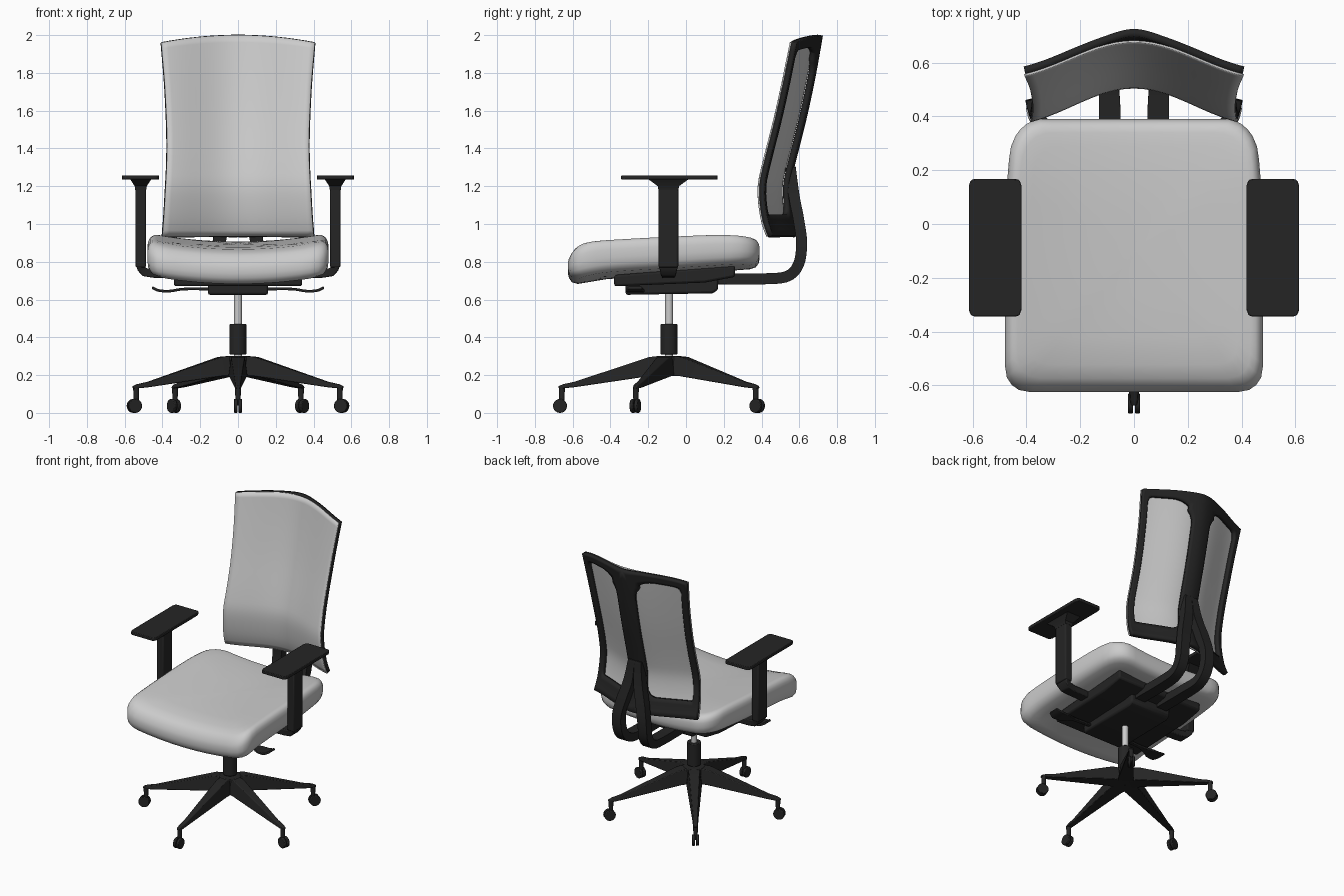
import bpy, bmesh, math
from mathutils import Vector as V, Matrix

if "Cube" in bpy.data.objects:
    bpy.data.objects.remove(bpy.data.objects["Cube"])

dark = bpy.data.materials.new("dark_plastic")
dark.diffuse_color = (0.018, 0.018, 0.018, 1)
dark.use_nodes = True
dark.node_tree.nodes["Principled BSDF"].inputs["Base Color"].default_value = dark.diffuse_color
C = V((0, -0.09, 0))  # centre of the swivel column


def finish(bm, name, mat=dark, bevel=0, mirror=False, solid=0, angle=35):
    bmesh.ops.recalc_face_normals(bm, faces=bm.faces)
    me = bpy.data.meshes.new(name)
    bm.to_mesh(me)
    bm.free()
    ob = bpy.data.objects.new(name, me)
    bpy.context.collection.objects.link(ob)
    if mat:
        me.materials.append(mat)
    if mirror:
        ob.modifiers.new("mirror", 'MIRROR')
    if solid:
        m = ob.modifiers.new("solid", 'SOLIDIFY')
        m.thickness, m.offset = solid, 0
    if bevel:
        m = ob.modifiers.new("bevel", 'BEVEL')
        m.width, m.segments, m.limit_method = bevel, 2, 'ANGLE'
    bpy.ops.object.select_all(action='DESELECT')
    bpy.context.view_layer.objects.active = ob
    ob.select_set(True)
    bpy.ops.object.shade_smooth_by_angle(angle=math.radians(angle))
    return ob


def loft(rings, caps=True, bm=None):
    bm = bm or bmesh.new()
    vs = [[bm.verts.new(p) for p in r] for r in rings]
    n = len(vs[0])
    for a, b in zip(vs, vs[1:]):
        for i in range(n):
            j = (i + 1) % n
            bm.faces.new((a[i], a[j], b[j], b[i]))
    if caps:
        bm.faces.new(vs[0])
        bm.faces.new(vs[-1])
    return bm


def smooth(pts, n=6):
    """Catmull-Rom through the points."""
    p = [V(q) for q in pts]
    p = [2 * p[0] - p[1]] + p + [2 * p[-1] - p[-2]]
    out = []
    for a, b, c, d in zip(p, p[1:], p[2:], p[3:]):
        for k in range(n):
            t = k / n
            out.append(0.5 * (2 * b + (c - a) * t + (2 * a - 5 * b + 4 * c - d) * t * t
                              + (3 * b - a - 3 * c + d) * t ** 3))
    return out + [p[-2]]


def table(pts):
    """Smooth lookup y(x) from a few points sorted by x."""
    s = smooth(pts, 8)

    def f(x):
        for a, b in zip(s, s[1:]):
            if x <= b[0]:
                return a[1] + (b[1] - a[1]) * (x - a[0]) / max(b[0] - a[0], 1e-6)
        return s[-1][1]
    return f


def sweep(path, axis, widths, thick):
    """Rectangular bar; width lies along a fixed axis."""
    axis, rings = V(axis), []
    for i, p in enumerate(path):
        t = path[min(i + 1, len(path) - 1)] - path[max(i - 1, 0)]
        n = t.cross(axis).normalized() * thick / 2
        k = i / (len(path) - 1) * (len(widths) - 1)
        j = min(int(k), len(widths) - 2)
        w = axis * (widths[j] + (widths[j + 1] - widths[j]) * (k - j)) / 2
        rings.append([p + n + w, p + n - w, p - n - w, p - n + w])
    return loft(rings)


def prism(profile, x0, x1):
    return loft([[(x, y, z) for y, z in profile] for x in (x0, x1)])


def slab(x0, x1, y0, y1, z0, z1):
    return prism([(y0, z0), (y1, z0), (y1, z1), (y0, z1)], x0, x1)


def cyl(bm, r1, r2, depth, mat):
    bmesh.ops.create_cone(bm, cap_ends=True, segments=24, radius1=r1, radius2=r2,
                          depth=depth, matrix=mat)


def perimeter(n):
    """Points round the unit square, n per side."""
    c = [(0, 0), (1, 0), (1, 1), (0, 1)]
    return [V(c[i]).lerp(V(c[(i + 1) % 4]), k / n) for i in range(4) for k in range(n)]


def rounded(p, lo, hi, radii):
    """Unit-square point to rounded rectangle; radii by corner (x side, y side)."""
    q = V((lo[0] + p.x * (hi[0] - lo[0]), lo[1] + p.y * (hi[1] - lo[1])))
    r = radii[(p.x > 0.5, p.y > 0.5)]
    rx, ry = r
    c = V((min(max(q.x, lo[0] + rx), hi[0] - rx), min(max(q.y, lo[1] + ry), hi[1] - ry)))
    dx, dy = (q.x - c.x) / rx, (q.y - c.y) / ry
    if abs(dx) > 1e-6 and abs(dy) > 1e-6:
        m = math.hypot(dx, dy)
        k = max(abs(dx), abs(dy)) / m
        q = V((c.x + dx * k * rx, c.y + dy * k * ry))
    return q


# Seat cushion: rounded plan, saddle curve across
top = table([(-.64, .84), (-.58, .89), (-.5, .915), (-.3, .93), (0, .945), (.2, .952), (.4, .945)])
bot = table([(-.64, .70), (-.58, .682), (-.4, .71), (0, .735), (.4, .765)])
rad = {(a, b): (.11, .13) if b else (.09, .09) for a in (0, 1) for b in (0, 1)}
plan = [rounded(p, (-.48, -.625), (.48, .39), rad) for p in perimeter(20)]
rings = []
for t, s in [(0, .03), (0, .3), (0, .6), (0, .8), (0, .9), (.06, .96), (.2, .99), (.4, 1), (.65, 1), (.8, .99),
             (.91, .97), (.98, .94), (1, .9), (1, .8), (1, .6), (1, .3), (1, .03)]:
    ring = []
    for q in plan:
        x, y = q.x * s, -.115 + (q.y + .115) * s
        x *= 1 - .07 * max(0, (y + .1) / .5) ** 2
        zb, zt = bot(y) + .045 * (x / .48) ** 2, top(y) - .045 * (1 - (x / .48) ** 2)
        ring.append((x, y, zb + (zt - zb) * t))
    rings.append(ring)
finish(loft(rings), "seat_cushion", None, angle=60)

# Backrest surface shared by the mesh panel and its frame
edge = table([(.92, .435), (1.0, .405), (1.1, .387), (1.2, .383), (1.3, .402), (1.55, .465), (1.75, .51), (1.97, .555)])
half = table([(.92, .402), (1.1, .389), (1.4, .376), (1.7, .386), (1.97, .408)])


def back(u, v, off=0):
    z = .935 + v * 1.025
    bulge = .25 + .25 * math.cos(math.pi * u) + .5 * math.cos(math.pi * u / 2)
    return V((u * half(z), edge(z) + .125 * bulge + off, z + .04 * v ** 6 * (1 - u * u)))


# Backrest mesh panel
bm = bmesh.new()
NU, NV = 24, 32
g = [[bm.verts.new(back(2 * i / NU - 1, j / NV)) for i in range(NU + 1)] for j in range(NV + 1)]
for j in range(NV):
    for i in range(NU):
        bm.faces.new((g[j][i], g[j][i + 1], g[j + 1][i + 1], g[j + 1][i]))
finish(bm, "back_mesh", None, solid=.008, angle=60)

# Backrest frame: one half with a rounded opening, mirrored
rad = {(0, 0): (.16, .07), (1, 0): (.03, .012), (0, 1): (.4, .13), (1, 1): (.1, .035)}
rings = []
for k in range(5):
    ring = []
    for p in perimeter(24):
        q = p.lerp(rounded(p, (.17, .11), (.91, .955), rad), k / 4)
        ring.append(back(q.x, q.y, .019 + .014 * math.exp(-(q.x / .2) ** 2)))
    rings.append(ring)
finish(loft(rings, caps=False), "back_frame", mirror=True, solid=.028)

# Forked support from the back frame to the mechanism
path = smooth([(.025, .552, 1.3), (.04, .572, 1.15), (.075, .597, 1.02), (.1, .612, .9), (.1, .597, .79),
               (.095, .54, .725), (.09, .42, .71), (.09, .15, .71)])
finish(sweep(path, (1, 0, 0), [.05, .07, .075, .07, .07, .07, .08, .08], .058),
       "back_support", bevel=.01, mirror=True)

# Seat pan, mechanism housing and levers
finish(prism([(-.38, .67), (.1, .69), (.26, .72), (.26, .78), (-.38, .73)], -.34, .34), "seat_pan", bevel=.012)
finish(prism([(-.32, .625), (.14, .633), (.17, .65), (.17, .71), (-.32, .69)], -.16, .16), "mechanism", bevel=.012)
path = smooth([(.12, -.25, .655), (.28, -.26, .656), (.36, -.265, .645), (.42, -.27, .648), (.455, -.27, .664)], 4)
finish(sweep(path, (0, 1, 0), [.025, .03, .09, .1, .07], .014), "lever", bevel=.004, mirror=True)

# Armrests: pad, flared neck, post with bracket
rad = {(a, b): (.022, .022) for a in (0, 1) for b in (0, 1)}
pad = [rounded(p, (.418, -.343), (.614, .167), rad) for p in perimeter(20)]
finish(loft([[(q.x, q.y, z) for q in pad] for z in (1.235, 1.258)]), "armrest_pad", bevel=.004, mirror=True)
neck = [[(.515 + sx * a, -.093 + sy * b, z) for sx, sy in ((-1, -1), (1, -1), (1, 1), (-1, 1))]
        for z, a, b in ((1.18, .029, .053), (1.2, .032, .056), (1.236, .055, .105))]
finish(loft(neck), "armrest_neck", mirror=True)
finish(loft([[(x + .515, y - .093, z) for x, y in
              ((-.028 * s, -.052), (.028 * s, -.052), (.028 * s, .052), (-.028 * s, .052))]
             for z, s in ((.77, 1), (1.2, 1))]), "armrest_post", bevel=.008, mirror=True)
path = [V(p) for p in ((.515, -.093, .78), (.512, -.093, .765), (.495, -.093, .745), (.45, -.093, .738), (.28, -.093, .735))]
finish(sweep(path, (0, 1, 0), [.104, .09, .08, .07, .07], .045), "armrest_bracket", bevel=.006, mirror=True)

# Gas column
bm = bmesh.new()
cyl(bm, .021, .021, .45, Matrix.Translation(C + V((0, 0, .425))))
finish(bm, "column_piston", None)
bm = bmesh.new()
cyl(bm, .045, .045, .16, Matrix.Translation(C + V((0, 0, .39))))
finish(bm, "column_sleeve", bevel=.004)

# Five-star base with twin-wheel casters
bm = bmesh.new()
cyl(bm, .075, .07, .1, Matrix.Translation(C + V((0, 0, .25))))
finish(bm, "base_hub", bevel=.005)
for i in range(5):
    M = Matrix.Translation(C) @ Matrix.Rotation(math.radians(-90 + 72 * i), 4, 'Z')
    secs = [(0, .052, .195, .299), (.1, .05, .195, .297), (.5, .02, .136, .165), (.56, .018, .13, .152), (.585, .012, .13, .142)]
    bm = loft([[M @ V(p) for p in ((r, -w, z0), (r, w, z0), (r, w * .7, z1), (r, -w * .7, z1))]
               for r, w, z0, z1 in secs])
    finish(bm, f"base_leg_{i + 1}", bevel=.004, angle=30)
    bm = bmesh.new()
    for s in (-1, 1):
        cyl(bm, .037, .037, .019, M @ Matrix.Translation((.577, s * .0125, .037)) @ Matrix.Rotation(math.pi / 2, 4, 'X'))
    finish(bm, f"caster_wheels_{i + 1}", bevel=.004)
    bm = bmesh.new()
    cyl(bm, .013, .016, .1, M @ Matrix.Translation((.567, 0, .09)))
    finish(bm, f"caster_stem_{i + 1}")
